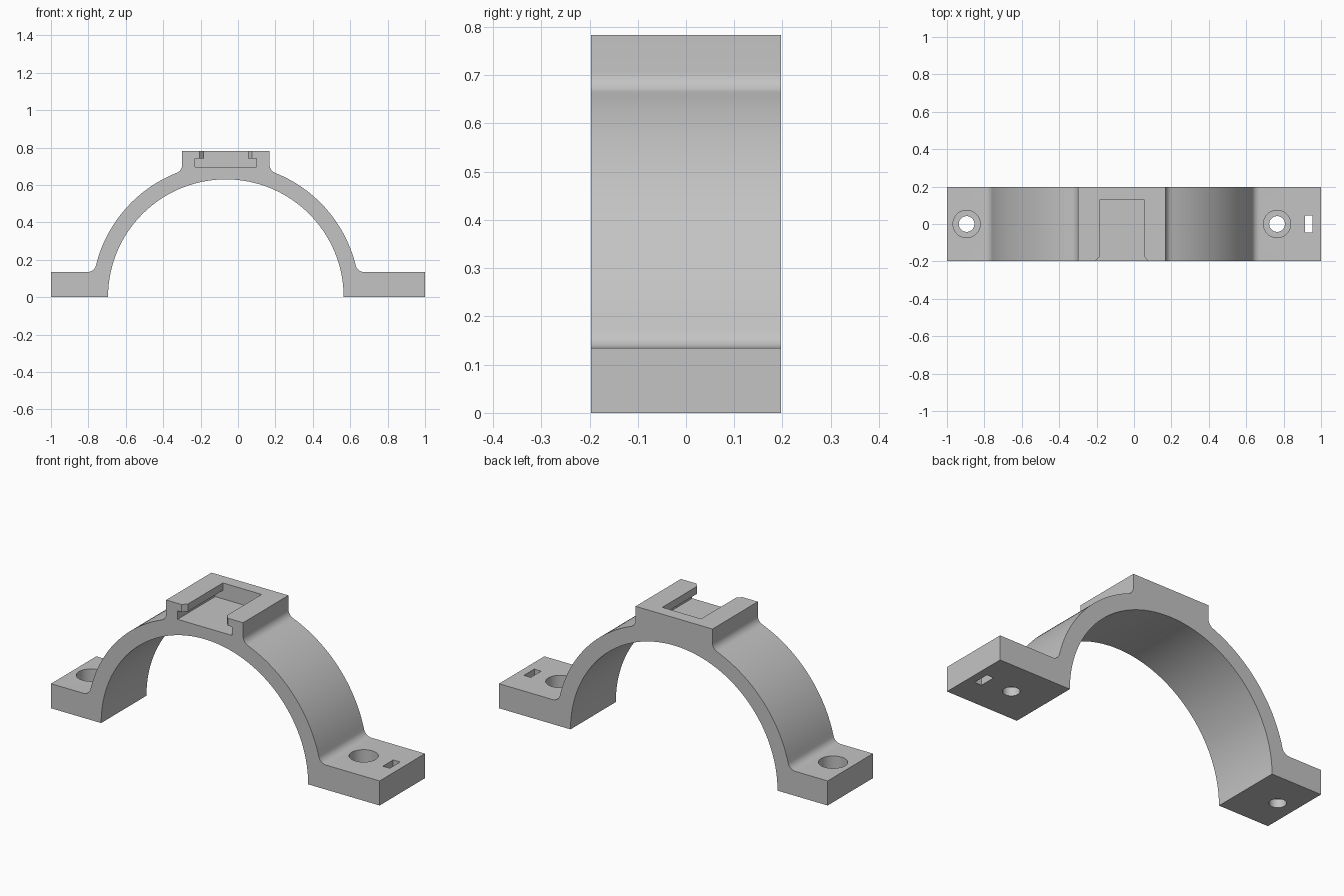
import bpy, bmesh
from math import sqrt, atan2, cos, sin, pi
from mathutils import Vector

cube = bpy.data.objects.get("Cube")
if cube:
    bpy.data.objects.remove(cube)

CX = -0.065            # arch axis
R_IN, R_OUT = 0.63, 0.715
DEPTH = 0.197          # half depth
FOOT, TOP = 0.135, 0.783
PAD = 0.234            # half width of the raised pad
F = 0.045              # fillet radius

grey = bpy.data.materials.new("plain grey")
grey.use_nodes = True
colour = (0.55, 0.55, 0.55, 1)
grey.diffuse_color = colour
grey.node_tree.nodes["Principled BSDF"].inputs["Base Color"].default_value = colour


def arc(cx, cz, r, a0, a1, n):
    return [(cx + r * cos(a0 + (a1 - a0) * i / n), cz + r * sin(a0 + (a1 - a0) * i / n))
            for i in range(n + 1)]


def prism(name, points, lo, hi, axis):
    """Extrude a 2D outline along y (points are x, z) or z (points are x, y)."""
    bm = bmesh.new()
    place = (lambda p: (p[0], lo, p[1])) if axis == "y" else (lambda p: (p[0], p[1], lo))
    shift = Vector((0, hi - lo, 0)) if axis == "y" else Vector((0, 0, hi - lo))
    face = bm.faces.new([bm.verts.new(place(p)) for p in points])
    out = bmesh.ops.extrude_face_region(bm, geom=[face])
    bmesh.ops.translate(bm, vec=shift,
                        verts=[v for v in out["geom"] if isinstance(v, bmesh.types.BMVert)])
    bmesh.ops.recalc_face_normals(bm, faces=bm.faces)
    mesh = bpy.data.meshes.new(name)
    bm.to_mesh(mesh)
    bm.free()
    mesh.materials.append(grey)
    obj = bpy.data.objects.new(name, mesh)
    bpy.context.collection.objects.link(obj)
    return obj


def rect(x0, x1, y0, y1):
    return [(x0, y0), (x1, y0), (x1, y1), (x0, y1)]


def half_outline(reach):
    """Outer outline from foot tip to pad corner, measured from the arch axis."""
    d = R_OUT + F
    foot_x, foot_z = sqrt(d**2 - (FOOT + F)**2), FOOT + F
    pad_x = PAD + F
    pad_z = sqrt(d**2 - pad_x**2)
    a, b = atan2(foot_z, foot_x), atan2(pad_z, pad_x)
    return ([(R_IN, 0), (reach, 0), (reach, FOOT)]
            + arc(foot_x, foot_z, F, -pi / 2, a - pi, 8)
            + arc(0, 0, R_OUT, a, b, 28)[1:-1]
            + arc(pad_x, pad_z, F, b + pi, pi, 8)
            + [(PAD, TOP)])


# Clamp body: feet, arch and pad in one profile
right = [(CX + x, z) for x, z in half_outline(1 - CX)]
left = [(CX - x, z) for x, z in reversed(half_outline(1 + CX))]
inner = arc(CX, 0, R_IN, pi, 0, 80)[1:-1]
body = prism("clamp_body", right + left + inner, -DEPTH, DEPTH, "y")

# T-shaped slot in the pad, open at the front with chamfered lips
cutters = [prism("slot_undercut", rect(CX - 0.165, CX + 0.165, 0.695, 0.742), -0.3, 0.13, "y")]
lip, flare = 0.118, 0.141
side = [(lip, 0.13), (lip, -DEPTH + 0.024), (flare, -DEPTH), (flare, -0.3)]
opening = [(CX + x, y) for x, y in side] + [(CX - x, y) for x, y in reversed(side)]
cutters.append(prism("slot_opening", opening, 0.72, 0.9, "z"))

# Counterbored screw holes and the small through slot
for hx in (-0.895, 0.765):
    cutters.append(prism("screw_hole", arc(hx, 0, 0.042, 0, 2 * pi, 40)[:-1], -0.1, 0.3, "z"))
    cutters.append(prism("counterbore", arc(hx, 0, 0.073, 0, 2 * pi, 40)[:-1], 0.045, 0.3, "z"))
cutters.append(prism("strap_slot", rect(0.913, 0.955, -0.045, 0.045), -0.1, 0.3, "z"))

bpy.ops.object.select_all(action="DESELECT")
bpy.context.view_layer.objects.active = body
body.select_set(True)
for cutter in cutters:
    cutter.hide_render = True
    mod = body.modifiers.new(cutter.name, "BOOLEAN")
    mod.operation, mod.solver, mod.object = "DIFFERENCE", "EXACT", cutter
    bpy.ops.object.modifier_apply(modifier=mod.name)
    bpy.data.objects.remove(cutter)

bpy.ops.object.shade_smooth_by_angle(angle=pi / 6)
